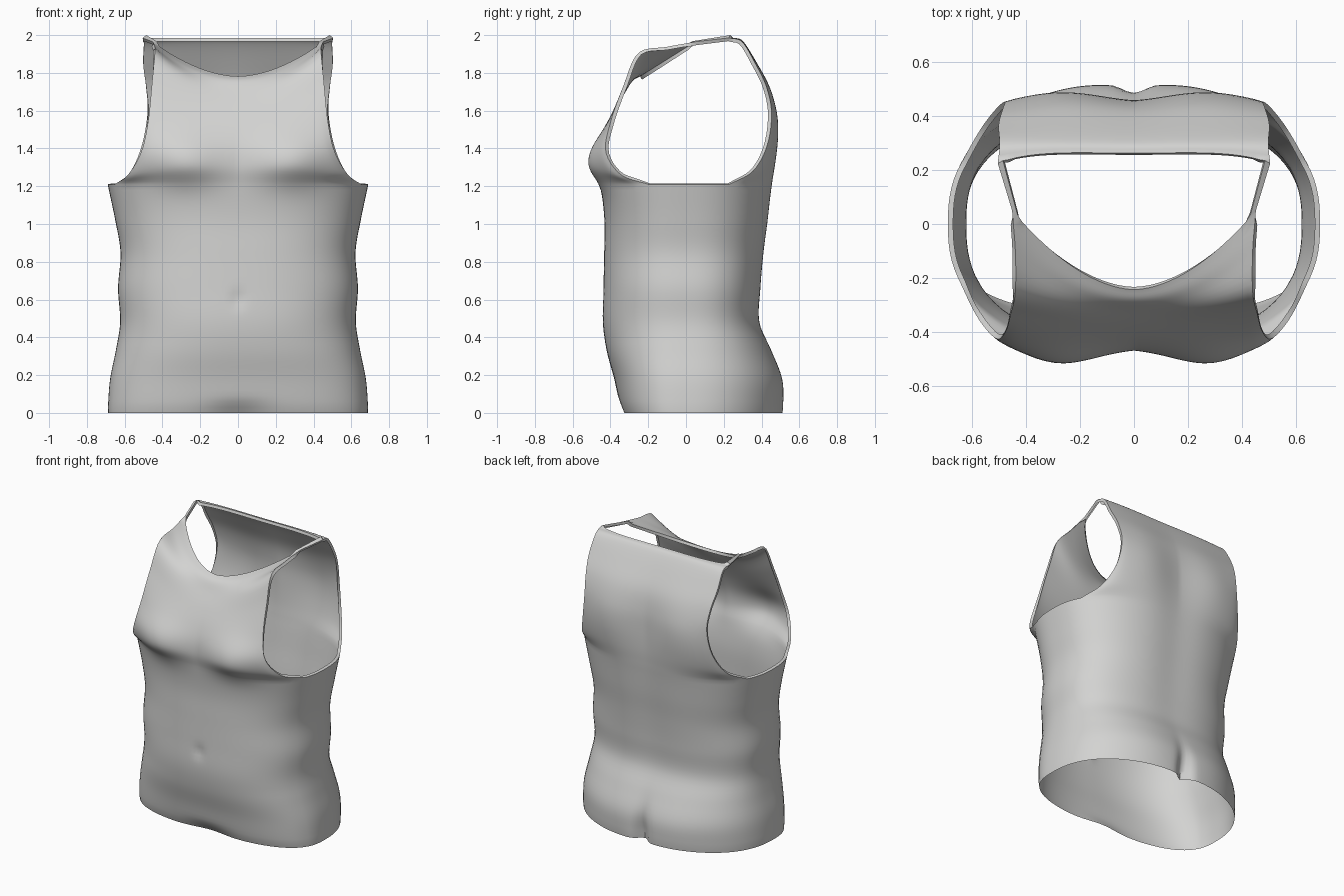
import bpy, bmesh, math
from mathutils import Vector

if "Cube" in bpy.data.objects:
    bpy.data.objects.remove(bpy.data.objects["Cube"])

fabric = bpy.data.materials.new("light_grey_fabric")
fabric.diffuse_color = (0.65, 0.65, 0.64, 1)
fabric.use_nodes = True
fabric.node_tree.nodes["Principled BSDF"].inputs["Base Color"].default_value = fabric.diffuse_color

COLS = 48        # columns on the front and on the back panel
SIDE = 14        # columns under each arm
LOW, UP = 40, 36  # rows below and above the armpit
ARM_Z = 1.21
FY, BY = .44, .5  # depth fractions where the side columns start


def spline(keys, vals, k):
    """Smooth curve through vals (Vectors) placed at keys."""
    k = min(max(k, keys[0]), keys[-1])
    i = 0
    while i < len(keys) - 2 and k > keys[i + 1]:
        i += 1

    def slope(j):
        a, b = max(j - 1, 0), min(j + 1, len(keys) - 1)
        return (vals[b] - vals[a]) / (keys[b] - keys[a])
    h = keys[i + 1] - keys[i]
    s = (k - keys[i]) / h
    return (vals[i] * (2*s**3 - 3*s*s + 1) + slope(i) * h * (s**3 - 2*s*s + s)
            + vals[i + 1] * (3*s*s - 2*s**3) + slope(i + 1) * h * (s**3 - s*s))


def path(points, t):
    pts = [Vector(p) for p in points]
    return spline([i / (len(pts) - 1) for i in range(len(pts))], pts, t)


def gauss(d, s):
    return math.exp(-(d / s) ** 2 / 2)


# body outline by height: z, half width, front depth, back depth
OUTLINE = [(0, .687, .335, .51), (.04, .688, .35, .513), (.18, .677, .38, .508),
           (.33, .647, .42, .455), (.48, .624, .44, .395), (.66, .635, .437, .402),
           (.85, .622, .433, .42), (1.02, .65, .432, .442), (ARM_Z, .69, .45, .46)]
KEYS = [r[0] for r in OUTLINE]
DIMS = [Vector(r[1:]) for r in OUTLINE]


def front_relief(x, z):
    bust = .066 * gauss(abs(x) - .285, .135) * gauss(z - 1.32, .08 if z < 1.32 else .11)
    navel = .012 * gauss(x, .025) * gauss(z - .6, .03)
    hem = .03 * gauss(x, .11) * gauss(z, .035)
    return -bust + navel + hem


def back_relief(x, z):
    cleft = .055 * gauss(x, .035) * gauss(z, .13)
    spine = .014 * gauss(x, .11) * gauss(z - 1.05, .5)
    blades = .028 * gauss(abs(x) - .26, .14) * gauss(z - 1.5, .16)
    seat = .01 * gauss(abs(x) - .24, .15) * gauss(z - .1, .15)
    return blades + seat - cleft - spine


def section(a, n):
    return (1 - min(abs(a), 1) ** n) ** (1 / n)


def ring(z):
    """One closed loop: front panel, right side, back panel, left side."""
    w, f, b = spline(KEYS, DIMS, z)
    low = max(0, 1 - z / .4)
    nf, nb = 2.5 + .3 * low, 2.5 - .2 * low
    front, side, back = [], [], []
    for i in range(COLS + 1):
        u = 2 * i / COLS - 1
        a = section(FY, nf) * u
        front.append(Vector((w * a, -f * section(a, nf) + front_relief(w * a, z), z)))
        a = -section(BY, nb) * u
        back.append(Vector((w * a, b * section(a, nb) + back_relief(w * a, z), z)))
    for i in range(1, SIDE):
        a = -FY + (FY + BY) * i / SIDE
        n, d = (nf, f) if a < 0 else (nb, b)
        side.append(Vector((w * section(a, n), a * d, z)))
    return front + side + back + [Vector((-p.x, p.y, p.z)) for p in reversed(side)]


# centre line and armhole edge of each upper panel
FRONT_MID = [(0, -.45, 1.21), (0, -.462, 1.3), (0, -.455, 1.4), (0, -.425, 1.5),
             (0, -.378, 1.6), (0, -.325, 1.69), (0, -.285, 1.755), (0, -.243, 1.782)]
FRONT_EDGE = [(.645, -.2, 1.215), (.575, -.345, 1.265), (.508, -.425, 1.385), (.475, -.4, 1.54),
              (.457, -.332, 1.73), (.44, -.253, 1.905), (.44, -.1, 1.938), (.452, .05, 1.965)]
BACK_MID = [(0, .458, 1.21), (0, .464, 1.32), (0, .463, 1.46), (0, .457, 1.6),
            (0, .432, 1.73), (0, .375, 1.85), (0, .305, 1.965), (0, .265, 1.985)]
BACK_EDGE = [(.613, .23, 1.215), (.545, .355, 1.285), (.495, .43, 1.42), (.474, .453, 1.59),
             (.487, .425, 1.73), (.502, .367, 1.85), (.498, .297, 1.965), (.505, .225, 1.985)]


def panel_point(u, t, mid, edge, relief, power):
    c, e = path(mid, t), path(edge, t)
    k = abs(u) ** (3 + (power - 3) * t)
    x, z = e.x * u, c.z + (e.z - c.z) * k
    return Vector((x, c.y + (e.y - c.y) * k + relief(x, z) * (1 - abs(u) ** 6), z))


bm = bmesh.new()

# lower body
rings = []
for r in range(LOW + 1):
    rings.append([bm.verts.new(p) for p in ring(ARM_Z * r / LOW)])
for a, b in zip(rings, rings[1:]):
    n = len(a)
    for i in range(n):
        bm.faces.new((a[i], a[(i + 1) % n], b[(i + 1) % n], b[i]))


# chest and back panels, blending smoothly out of the armpit loop
def panel(base, mid, edge, relief, power, flip):
    us = [flip * (2 * i / COLS - 1) for i in range(COLS + 1)]
    gap = [v.co - panel_point(u, 0, mid, edge, relief, power) for u, v in zip(us, base)]
    prev = base
    for r in range(1, UP + 1):
        t = r / UP
        s = min(t / .6, 1)
        fade = (1 - s) ** 2 * (1 + 2 * s)
        row = [bm.verts.new(panel_point(u, t, mid, edge, relief, power) + g * fade)
               for u, g in zip(us, gap)]
        for i in range(COLS):
            bm.faces.new((prev[i], prev[i + 1], row[i + 1], row[i]))
        prev = row
    return prev


top = rings[-1]
start = COLS + SIDE
front_top = panel(top[:COLS + 1], FRONT_MID, FRONT_EDGE, front_relief, 1.8, 1)
back_top = panel(top[start:start + COLS + 1], BACK_MID, BACK_EDGE, back_relief, 5, -1)

# narrow shoulder straps joining the panels
for s, f_out, f_in, b_out, b_in in ((1, -1, -2, 0, 1), (-1, 0, 1, -1, -2)):
    fo, fi, bo, bi = front_top[f_out], front_top[f_in], back_top[b_out], back_top[b_in]
    fi.co = (s * .432, .035, 1.968)
    bi.co = (s * .486, .235, 2.0)
    quad = (fi, fo, bo, bi)
    bm.faces.new(quad if s > 0 else quad[::-1])

bm.normal_update()

# folded lip around the armholes and the neckline
rim = [e for e in bm.edges if e.is_boundary and e.verts[0].co.z > .1]
inward = {v: v.normal.copy() for e in rim for v in e.verts}
fold = {v: bm.verts.new(v.co - n * .02) for v, n in inward.items()}
for e in rim:
    loop = e.link_loops[0]
    a, b = loop.vert, loop.link_loop_next.vert
    bm.faces.new((b, a, fold[a], fold[b]))

mesh = bpy.data.meshes.new("tank_top")
bm.to_mesh(mesh)
bm.free()
mesh.materials.append(fabric)
shirt = bpy.data.objects.new("tank_top", mesh)
bpy.context.collection.objects.link(shirt)

bpy.context.view_layer.objects.active = shirt
shirt.select_set(True)
bpy.ops.object.shade_smooth_by_angle(angle=math.radians(50))
